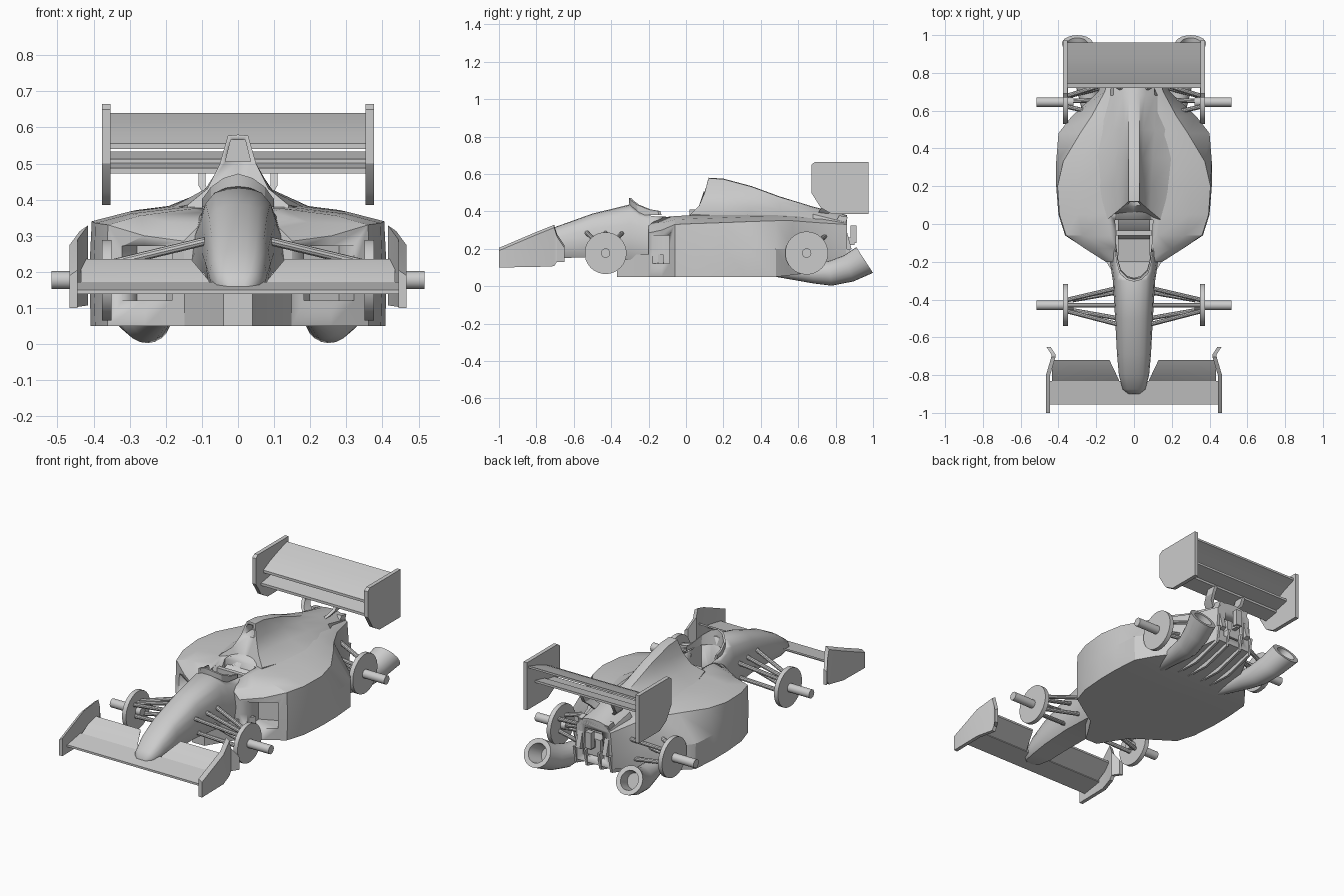
import bpy, bmesh
from math import sin, cos, pi, radians
from mathutils import Vector

if "Cube" in bpy.data.objects:
    bpy.data.objects.remove(bpy.data.objects["Cube"])


def finish(bm, name, mirror=False, angle=30):
    bmesh.ops.recalc_face_normals(bm, faces=bm.faces)
    me = bpy.data.meshes.new(name)
    bm.to_mesh(me)
    bm.free()
    ob = bpy.data.objects.new(name, me)
    bpy.context.collection.objects.link(ob)
    if mirror:
        ob.modifiers.new("mirror", 'MIRROR').use_mirror_merge = False
    bpy.ops.object.select_all(action='DESELECT')
    ob.select_set(True)
    bpy.context.view_layer.objects.active = ob
    bpy.ops.object.shade_smooth_by_angle(angle=radians(angle))
    return ob


def skin(name, rings, mirror=False, angle=30):
    """Closed surface through a row of equal-sized rings, capped at both ends."""
    bm = bmesh.new()
    vs = [[bm.verts.new(p) for p in r] for r in rings]
    n = len(vs[0])
    for a, b in zip(vs, vs[1:]):
        for i in range(n):
            bm.faces.new((a[i], a[(i + 1) % n], b[(i + 1) % n], b[i]))
    bm.faces.new(vs[0])
    bm.faces.new(vs[-1])
    return finish(bm, name, mirror, angle)


def full(half):
    """Completes a half section that starts and ends on x = 0."""
    return half + [(-x, y, z) for x, y, z in reversed(half[1:-1])]


def prism(name, axis, outline, a, b, mirror=False):
    def at(p, t):
        q = list(p)
        q.insert(axis, t)
        return q
    return skin(name, [[at(p, t) for p in outline] for t in (a, b)], mirror)


def box(name, x, y, z, mirror=False):
    return prism(name, 2, [(x[0], y[0]), (x[1], y[0]), (x[1], y[1]), (x[0], y[1])], *z, mirror)


def rod(name, p, q, r, n=10):
    p, q = Vector(p), Vector(q)
    d = (q - p).normalized()
    u = d.orthogonal().normalized()
    w = d.cross(u)
    ring = [u * r * cos(2 * pi * i / n) + w * r * sin(2 * pi * i / n) for i in range(n)]
    return skin(name, [[p + o for o in ring], [q + o for o in ring]], True)


def cut(targets, cutter):
    for ob in targets:
        m = ob.modifiers.new("cut", 'BOOLEAN')
        m.operation, m.solver, m.object = 'DIFFERENCE', 'EXACT', cutter
        bpy.context.view_layer.objects.active = ob
        bpy.ops.object.modifier_apply(modifier=m.name)
    bpy.data.objects.remove(cutter)


def sym(half):
    return half + [(-x, y) for x, y in reversed(half)]


# nose and cockpit tub
shape = [(0, 1), (.3, .985), (.58, .94), (.8, .84), (.93, .65), (1, .42), (.92, .15), (.75, 0), (0, 0)]
nose = [(-.90, .03, .17, .145), (-.875, .06, .205, .14), (-.8, .08, .26, .14), (-.69, .09, .32, .15),
        (-.5, .1, .388, .155), (-.3, .112, .437, .14), (-.25, .12, .42, .13), (-.18, .13, .402, .1),
        (0, .15, .41, .06), (.15, .15, .41, .06)]
tub = skin("nose_tub", [full([(x * w, y, b + z * (t - b)) for x, z in shape]) for y, w, t, b in nose], angle=40)

# sidepods and floor
pods = [(-.2, .35, .15, .285, .15, .05), (-.13, .365, .26, .3, .26, .05), (-.06, .375, .36, .33, .365, .05),
        (.05, .38, .395, .335, .4, .05), (.2, .385, .405, .34, .412, .05), (.33, .39, .375, .345, .412, .05),
        (.48, .39, .285, .35, .4, .05), (.57, .385, .225, .35, .33, .06), (.7, .375, .155, .34, .19, .08),
        (.86, .36, .11, .33, .12, .12)]
pod = skin("sidepods", [full([(0, y, zc), (wt * .35, y, zc), (wt * .75, y, zt + (zc - zt) * .58), (wt, y, zt),
                              (wb, y, .2), (wb * .99, y, zb), (0, y, zb)]) for y, zc, wt, zt, wb, zb in pods])

# engine cover with raised airbox
covers = [[(0, .12, .58), (.028, .12, .577), (.05, .1, .5), (.085, .07, .43), (.14, .025, .385), (.14, .025, .3),
           (0, .025, .3)]]
for y, zt, ht, m, mz, s, sz, b, bz in [(.2, .575, .028, .045, .5, .09, .43, .19, .375),
                                       (.35, .535, .028, .045, .48, .1, .42, .21, .375),
                                       (.5, .48, .028, .05, .45, .11, .41, .18, .37),
                                       (.68, .425, .03, .06, .41, .11, .385, .14, .34),
                                       (.86, .38, .04, .07, .37, .1, .34, .11, .25)]:
    covers.append([(0, y, zt), (ht, y, zt - .003), (m, y, mz), (s, y, sz), (b, y, bz), (b, y, .22), (0, y, .22)])
cover = skin("engine_cover", [full(c) for c in covers])

# openings: cockpit, airbox, side intakes, rear recess
cut([tub, pod, cover], prism("cutter", 2, sym([(.04, -.285), (.075, -.25), (.095, -.1), (.1, .02)]), .2, .7))
cut([cover], prism("cutter", 1, sym([(.035, .505), (.02, .565)]), .05, .18))
for s in (1, -1):
    cut([pod], prism("cutter", 2, [(s * .19, -.25), (s * .35, -.15), (s * .28, 0), (s * .17, -.05)], .12, .272))
cut([pod, cover], prism("cutter", 1, sym([(.07, .16), (.055, .32)]), .79, .95))

# cockpit fittings
prism("seat", 0, [(-.2, .2), (-.2, .22), (-.08, .24), (-.03, .32), (.022, .35), (.022, .2)], -.085, .085)
box("headrest", (-.096, .096), (-.06, -.035), (.325, .355))
screen = [(0, -.305, .472), (.04, -.295, .46), (.075, -.262, .435), (.093, -.2, .41), (.1, -.15, .402)]
screen = [(-x, y, z) for x, y, z in reversed(screen[1:])] + screen
skin("windscreen", [[(x, y, z), (x * .93, y + .012, z), (x * .93, y + .02, .38), (x, y + .005, .38)]
                    for x, y, z in screen])

# keel under the nose
skin("keel", [[(w, y, .05), (w, y, .17), (-w, y, .17), (-w, y, .05)]
              for y, w in ((-.37, .04), (-.28, .095), (-.12, .2))])

# front wing
prism("front_wing_main", 0, [(-.955, .138), (-.955, .15), (-.83, .172), (-.83, .158)], -.445, .445)
flap = prism("front_wing_flap", 0, [(-.84, .157), (-.825, .175), (-.72, .235), (-.72, .224)], .08, .435, True)
for v in flap.data.vertices:
    if v.co.x < .2:
        v.co.x += max(0, v.co.y + .82) * .5
t = .011
skin("front_wing_endplate", [[(x - t, y, a), (x + t, y, a), (x + t, y, b - .015), (x - t, y, b)] for y, x, a, b in
                             [(-1, .455, .1, .205), (-.8, .455, .103, .29), (-.705, .427, .107, .328),
                              (-.69, .427, .13, .28), (-.65, .453, .13, .22)]], True)

# rear wing
prism("rear_wing_endplate", 0, [(.69, .665), (.975, .665), (.975, .385), (.78, .385), (.72, .42), (.67, .5),
                                (.67, .65)], .353, .376, True)
prism("rear_wing_upper", 0, [(.74, .54), (.74, .555), (.8, .585), (.88, .615), (.96, .64), (.96, .628), (.88, .598),
                             (.8, .56)], -.355, .355)
prism("rear_wing_lower", 0, [(.72, .472), (.72, .487), (.81, .502), (.81, .487)], -.355, .355)
prism("rear_wing_lower_flap", 0, [(.81, .5), (.81, .512), (.9, .533), (.9, .52)], -.355, .355)
skin("rear_wing_support", [[(x - .01, y, z), (x + .01, y, z), (x + .01, y + .06, z), (x - .01, y + .06, z)]
                           for x, y, z in ((.05, .7, .38), (.085, .72, .415), (.1, .75, .44), (.1, .77, .48))], True)

# wheel hubs, axles and suspension arms
for end, y, r, inner in (("front", -.43, .112, [(.09, -.53, .285), (.09, -.34, .285), (.09, -.43, .285),
                                                (.08, -.5, .19), (.08, -.36, .19)]),
                         ("rear", .645, .115, [(.12, .57, .28), (.12, .75, .27), (.1, .66, .22),
                                               (.13, .57, .14), (.1, .74, .14)])):
    rod(end + "_brake_disc", (.35, y, .177), (.376, y, .177), r, 28)
    rod(end + "_axle", (.32, y, .177), (.517, y, .177), .025, 16)
    for i, p in enumerate(inner):
        z = .22 if p[2] > .25 else .15 if p[2] < .2 else .177
        rod(f"{end}_arm_{i}", p, (.36, y + (p[1] - y) * .3, z), .012)

# exhaust trumpets: outside, lip, inside
pipe = [(.21, .48, .085, .035, 0), (.24, .68, .07, .055, 0), (.252, .77, .068, .066, 8), (.275, .87, .095, .074, 20),
        (.3, .955, .14, .082, 33), (.3, .955, .14, .055, 33), (.28, .88, .1, .045, 20)]
n = 20
skin("exhaust", [[(x + r * cos(2 * pi * i / n), y - r * sin(2 * pi * i / n) * sin(radians(p)),
                   z + r * sin(2 * pi * i / n) * cos(radians(p))) for i in range(n)]
                 for x, y, z, r, p in pipe], True, 40)

# gearbox, tail light and diffuser fins
box("gearbox", (-.045, .045), (.75, .86), (.17, .27))
box("tail_light", (-.02, .02), (.88, .912), (.23, .325))
box("tail_light_stem", (-.012, .012), (.78, .9), (.22, .26))
for i, x in enumerate((.045, .115)):
    prism(f"diffuser_fin_{i}", 0, [(.5, .055), (.68, .05), (.86, .1), (.88, .2), (.6, .2)], x - .007, x + .007, True)
prism("tail_flare", 0, [(.79, .33), (.82, .378), (.865, .37), (.85, .33), (.885, .2), (.83, .18)], .072, .1, True)
